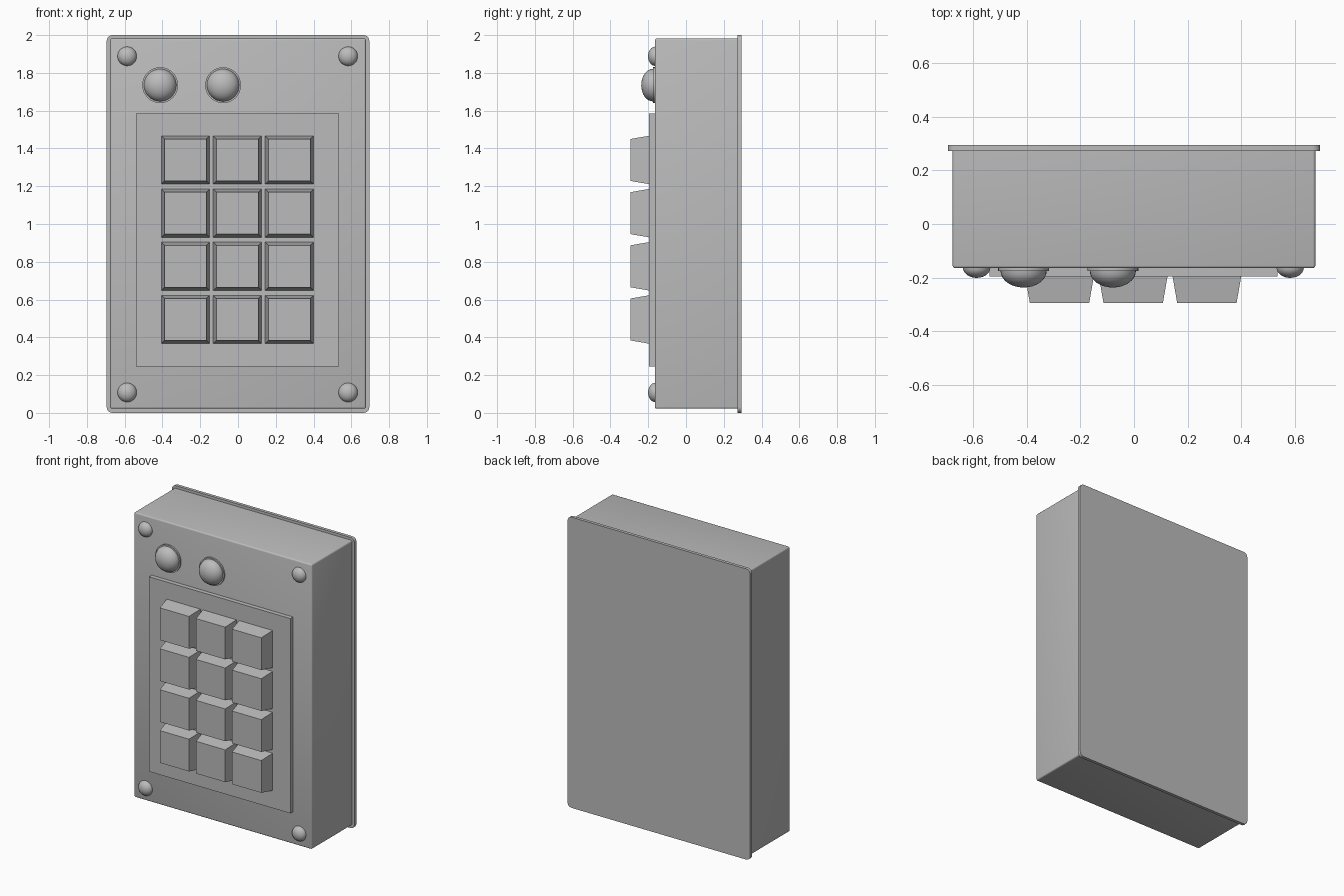
import bpy, bmesh, math
from mathutils import Matrix, Vector

if "Cube" in bpy.data.objects:
    bpy.data.objects.remove(bpy.data.objects["Cube"])

GREY = (0.5, 0.5, 0.5, 1)
grey = bpy.data.materials.new("plain grey")
grey.use_nodes = True
grey.diffuse_color = GREY
grey.node_tree.nodes["Principled BSDF"].inputs["Base Color"].default_value = GREY


def finish(name, bm, smooth=True):
    """Turn a bmesh into a grey object."""
    bmesh.ops.recalc_face_normals(bm, faces=bm.faces)
    mesh = bpy.data.meshes.new(name)
    bm.to_mesh(mesh)
    bm.free()
    mesh.materials.append(grey)
    obj = bpy.data.objects.new(name, mesh)
    bpy.context.collection.objects.link(obj)
    if smooth:
        bpy.ops.object.select_all(action="DESELECT")
        obj.select_set(True)
        bpy.context.view_layer.objects.active = obj
        bpy.ops.object.shade_smooth_by_angle(angle=math.radians(35))
    return obj


def box(x0, x1, y0, y1, z0, z1):
    bm = bmesh.new()
    bmesh.ops.create_cube(bm, size=1)
    bmesh.ops.scale(bm, vec=(x1 - x0, y1 - y0, z1 - z0), verts=bm.verts)
    bmesh.ops.translate(bm, vec=((x0 + x1) / 2, (y0 + y1) / 2, (z0 + z1) / 2), verts=bm.verts)
    return bm


def round_edges(bm, rule, radius, segments=4):
    edges = [e for e in bm.edges if rule(e)]
    bmesh.ops.bevel(bm, geom=edges, offset=radius, segments=segments, profile=0.5, affect="EDGES")


def runs_in_depth(e):
    return abs(e.verts[0].co.y - e.verts[1].co.y) > 0.001


def dome(name, x, z, y, radius, height):
    """Flattened half ball bulging towards the front."""
    bm = bmesh.new()
    bmesh.ops.create_uvsphere(bm, u_segments=32, v_segments=16, radius=1)
    low = [v for v in bm.verts if v.co.z < -0.01]
    bmesh.ops.delete(bm, geom=low, context="VERTS")
    bmesh.ops.scale(bm, vec=(radius, radius, height), verts=bm.verts)
    bmesh.ops.rotate(bm, matrix=Matrix.Rotation(math.radians(90), 3, "X"), verts=bm.verts)
    bmesh.ops.translate(bm, vec=(x, y, z), verts=bm.verts)
    finish(name, bm)


# Back plate with rounded corners
bm = box(-0.695, 0.695, 0.273, 0.295, 0, 2)
round_edges(bm, runs_in_depth, 0.03)
finish("back_plate", bm)

# Main housing, softened on its corners and front rim
bm = box(-0.677, 0.677, -0.165, 0.275, 0.022, 1.982)
round_edges(bm, lambda e: runs_in_depth(e) or all(v.co.y < 0 for v in e.verts), 0.01, 3)
finish("housing", bm)

# Raised panel behind the keys
finish("key_panel", box(-0.54, 0.535, -0.195, -0.16, 0.245, 1.585), smooth=False)

# Tapered keys, four rows of three
for row in range(4):
    for col in range(3):
        x, z = -0.278 + 0.275 * col, 1.339 - 0.2815 * row
        bm = box(x - 0.129, x + 0.129, -0.294, -0.19, z - 0.129, z + 0.129)
        front = [v for v in bm.verts if v.co.y < -0.25]
        bmesh.ops.scale(bm, vec=(0.86, 1, 0.86), verts=front,
                        space=Matrix.Translation(Vector((-x, 0, -z))))
        finish(f"key_{row + 1}_{col + 1}", bm, smooth=False)

# Indicator lamps in thin round collars
for side, x in (("right", -0.412), ("left", -0.079)):
    bm = bmesh.new()
    place = Matrix.Translation((x, -0.168, 1.735)) @ Matrix.Rotation(math.radians(90), 4, "X")
    bmesh.ops.create_cone(bm, cap_ends=True, segments=32, radius1=0.095, radius2=0.095,
                          depth=0.016, matrix=place)
    finish(f"lamp_collar_{side}", bm)
    dome(f"lamp_{side}", x, 1.735, -0.175, 0.086, 0.062)

# Corner screws
for side, x in (("right", -0.587), ("left", 0.583)):
    for level, z in (("lower", 0.108), ("upper", 1.888)):
        dome(f"{level}_screw_{side}", x, z, -0.163, 0.051, 0.038)
